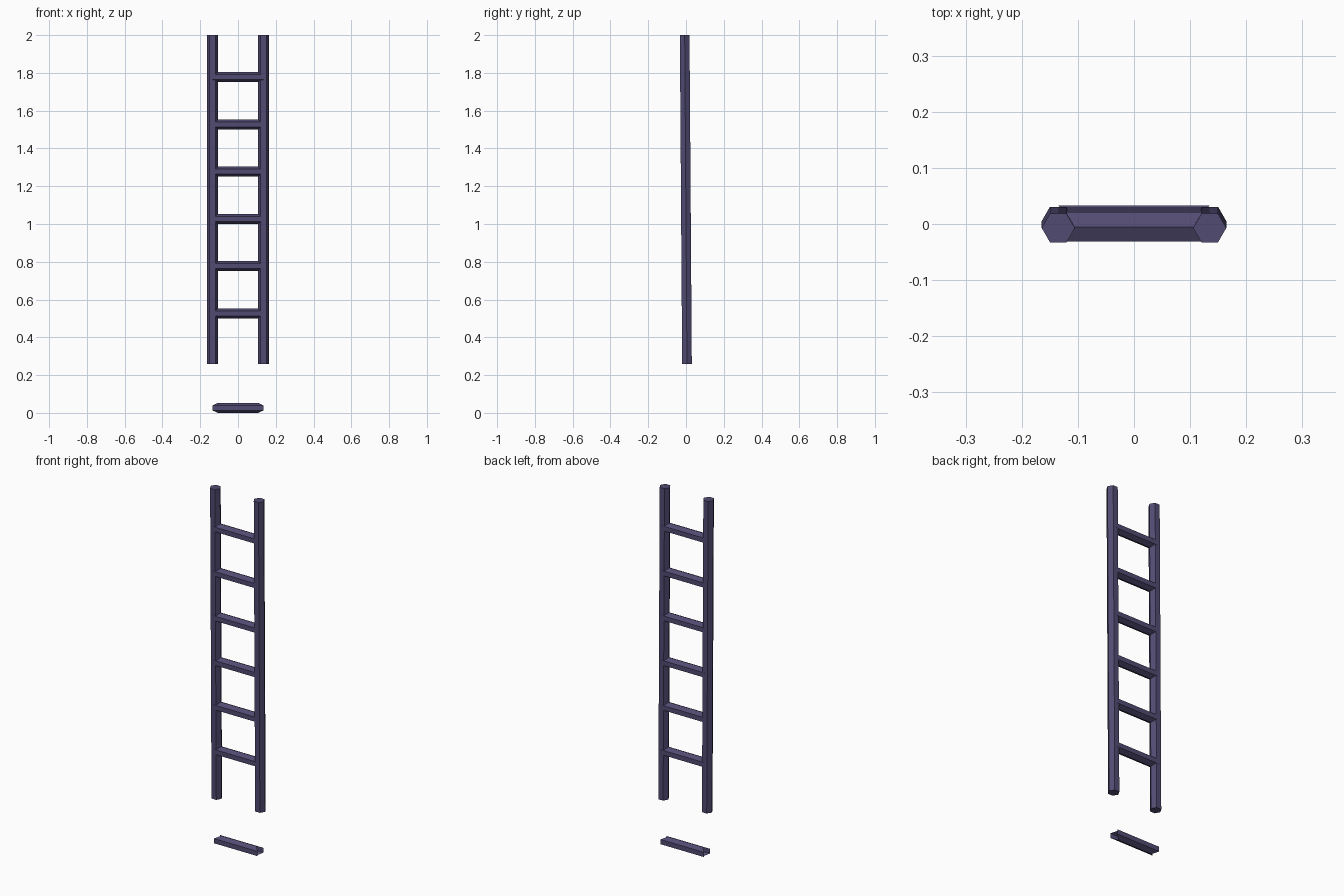
import bpy
import bmesh
from math import cos, sin, radians

if "Cube" in bpy.data.objects:
    bpy.data.objects.remove(bpy.data.objects["Cube"])

RAIL_X = 0.135      # rail centre line
RAIL_R = 0.0295     # rail hexagon radius
RUNG_Y = 0.026      # half depth of a rung
RUNG_Z = 0.0265     # half height of a rung

mat = bpy.data.materials.new("painted_metal")
mat.diffuse_color = (0.085, 0.07, 0.17, 1.0)
mat.use_nodes = True
mat.node_tree.nodes["Principled BSDF"].inputs["Base Color"].default_value = mat.diffuse_color


def lean(z):
    """Depth of the ladder at height z: it leans slightly forward."""
    return 0.007 - 0.007 * z


def hex_tube(name, ring_a, ring_b, caps):
    """Join two six-point rings, optionally closing the ends."""
    bm = bmesh.new()
    a = [bm.verts.new(p) for p in ring_a]
    b = [bm.verts.new(p) for p in ring_b]
    for i in range(6):
        j = (i + 1) % 6
        bm.faces.new((a[i], a[j], b[j], b[i]))
    if caps:
        bm.faces.new(a[::-1])
        bm.faces.new(b)
    mesh = bpy.data.meshes.new(name)
    bm.to_mesh(mesh)
    bm.free()
    mesh.materials.append(mat)
    obj = bpy.data.objects.new(name, mesh)
    bpy.context.collection.objects.link(obj)
    return obj


ANGLES = [radians(60 * i) for i in range(6)]

# Side rails: leaning hexagonal bars
for side, label in ((-1, "left"), (1, "right")):
    rings = [[(side * RAIL_X + RAIL_R * cos(t), lean(z) + RAIL_R * sin(t), z)
              for t in ANGLES] for z in (0.26, 2.0)]
    hex_tube(label + "_rail", *rings, caps=True)


def rung(name, z):
    """Hexagonal rung, ridge up, with ends notched around the rails."""
    section = [(RUNG_Y * sy, RUNG_Z * sz) for sy, sz in
               ((0, 1), (-1, 0.5), (-1, -0.5), (0, -1), (1, -0.5), (1, 0.5))]
    rings = [[(s * (RAIL_X if y else 0.108), lean(z) + y, z + dz)
              for y, dz in section] for s in (-1, 1)]
    hex_tube(name, rings[0], rings[1], caps=False)


# Rungs between the rails, and the loose bottom rung
for k in range(6):
    rung(f"rung_{k + 1}", 0.527 + 0.25 * k)
rung("loose_bottom_rung", RUNG_Z)

# Make sure the open rung tubes face outwards
for obj in bpy.context.collection.objects:
    if "rung" in obj.name:
        face = obj.data.polygons[0]
        if face.normal.z < 0:
            obj.data.flip_normals()
